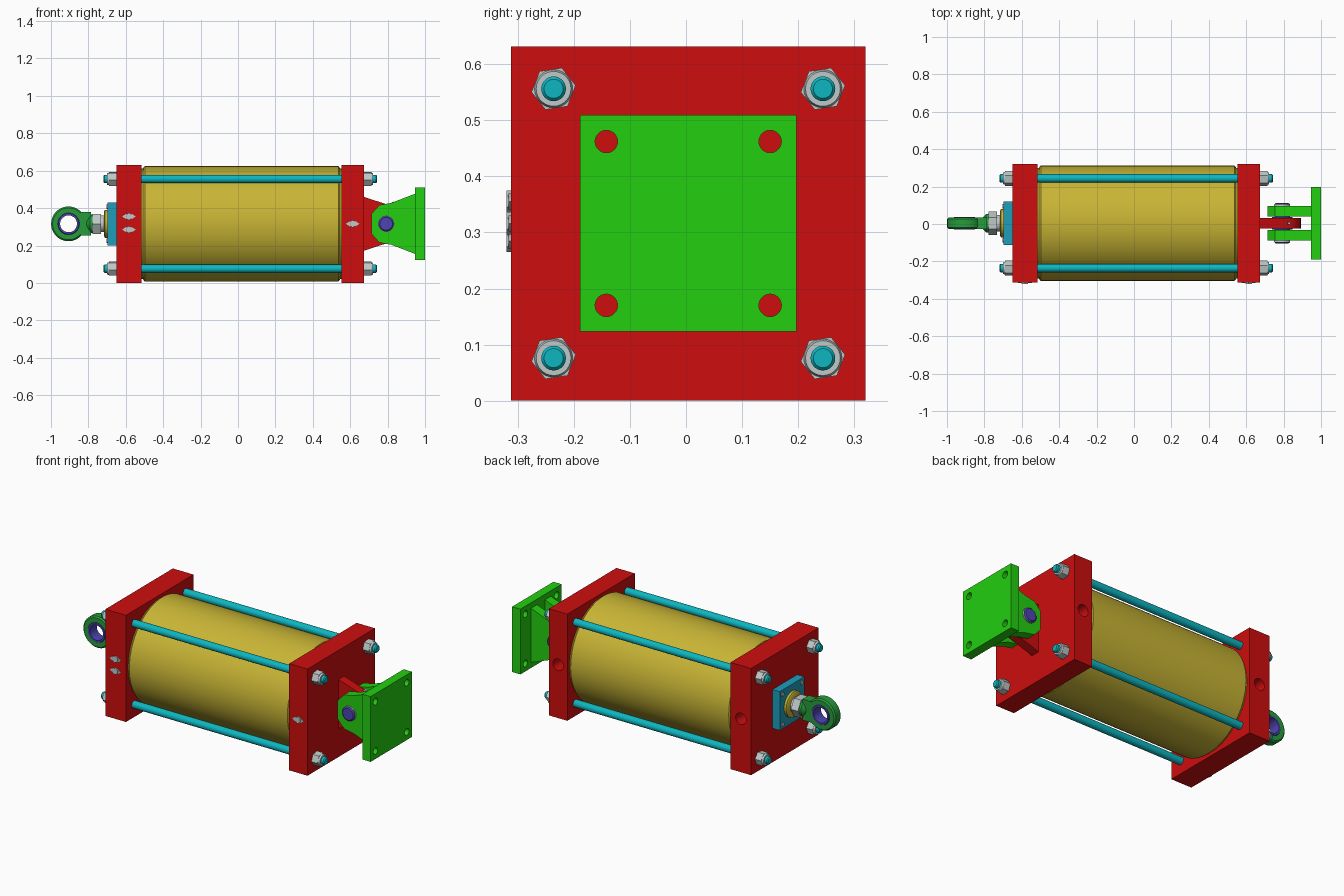
import bpy, bmesh, math
from mathutils import Vector, Matrix

cube = bpy.data.objects.get("Cube")
if cube:
    bpy.data.objects.remove(cube, do_unlink=True)

CY, CZ = 0.004, 0.316          # cylinder centre line
EYE_X, PIN_X = -0.906, 0.792   # pivot positions


def material(name, rgb):
    m = bpy.data.materials.new(name)
    m.use_nodes = True
    m.diffuse_color = (*rgb, 1)
    m.node_tree.nodes["Principled BSDF"].inputs["Base Color"].default_value = (*rgb, 1)
    return m


RED = material("red", (0.62, 0.004, 0.004))
GREEN = material("bright green", (0.017, 0.62, 0.005))
EYE_GREEN = material("eye green", (0.02, 0.33, 0.045))
GOLD = material("gold", (0.58, 0.46, 0.035))
TEAL = material("teal", (0.004, 0.47, 0.53))
BLUE = material("flange blue", (0.013, 0.34, 0.5))
VIOLET = material("violet blue", (0.075, 0.06, 0.44))
STEEL = material("steel grey", (0.52, 0.58, 0.58))


def finish(name, bm, mat, smooth=True):
    bmesh.ops.recalc_face_normals(bm, faces=bm.faces)
    me = bpy.data.meshes.new(name)
    bm.to_mesh(me)
    bm.free()
    ob = bpy.data.objects.new(name, me)
    bpy.context.collection.objects.link(ob)
    me.materials.append(mat)
    bpy.ops.object.select_all(action='DESELECT')
    ob.select_set(True)
    bpy.context.view_layer.objects.active = ob
    if smooth:
        bpy.ops.object.shade_smooth_by_angle(angle=math.radians(35))
    return ob


def lathe(name, profile, origin, axis, mat, n=40, ring=False, turn=0.0):
    """Revolve (distance along axis, radius) points; ring closes the profile."""
    bm = bmesh.new()
    rows = []
    for t, r in profile:
        row = []
        for i in range(n):
            a = 2 * math.pi * i / n + turn
            u, v = r * math.cos(a), r * math.sin(a)
            p = Vector((t, u, v)) if axis == 'x' else Vector((u, t, v))
            row.append(bm.verts.new(p + Vector(origin)))
        rows.append(row)
    pairs = list(zip(rows, rows[1:]))
    if ring:
        pairs.append((rows[-1], rows[0]))
    else:
        bm.faces.new(rows[0])
        bm.faces.new(rows[-1])
    for a, b in pairs:
        for i in range(n):
            j = (i + 1) % n
            bm.faces.new((a[i], a[j], b[j], b[i]))
    return finish(name, bm, mat)


def box(name, x0, x1, hy, hz, mat, y=CY, z=CZ):
    bm = bmesh.new()
    bmesh.ops.create_cube(bm, size=1, matrix=Matrix.Translation(((x0 + x1) / 2, y, z))
                          @ Matrix.Diagonal((x1 - x0, 2 * hy, 2 * hz, 1)))
    return finish(name, bm, mat, False)


def prism(name, pts, y0, y1, mat):
    """Extrude an x-z outline between two y positions."""
    bm = bmesh.new()
    face = bm.faces.new([bm.verts.new((x, y0, z)) for x, z in pts])
    top = bmesh.ops.extrude_face_region(bm, geom=[face])
    verts = [v for v in top["geom"] if isinstance(v, bmesh.types.BMVert)]
    bmesh.ops.translate(bm, verts=verts, vec=(0, y1 - y0, 0))
    return finish(name, bm, mat)


def cut(ob, cutters):
    for c in cutters:
        mod = ob.modifiers.new("hole", 'BOOLEAN')
        mod.object, mod.operation, mod.solver = c, 'DIFFERENCE', 'EXACT'
        bpy.context.view_layer.objects.active = ob
        bpy.ops.object.modifier_apply(modifier=mod.name)
        bpy.data.objects.remove(c, do_unlink=True)
    bpy.ops.object.select_all(action='DESELECT')
    ob.select_set(True)
    bpy.context.view_layer.objects.active = ob
    bpy.ops.object.shade_smooth_by_angle(angle=math.radians(35))


# End plates, each with a port in the back face
for name, x0, x1 in (("rod_end_plate", -0.65, -0.515), ("cap_end_plate", 0.553, 0.673)):
    plate = box(name, x0, x1, 0.3155, 0.3155, RED)
    port = lathe("port_cutter", [(0.22, 0.034), (0.4, 0.034)],
                 ((x0 + x1) / 2, 0, CZ), 'y', RED, 32)
    cut(plate, [port])

# Barrel
lathe("barrel", [(-0.515, 0.295), (-0.508, 0.295), (-0.505, 0.302), (-0.498, 0.308),
                 (0.536, 0.308), (0.543, 0.302), (0.546, 0.295), (0.553, 0.295)],
      (0, CY, CZ), 'x', GOLD, 96)

# Tie rods with a nut at each end
for sy in (-1, 1):
    for sz in (-1, 1):
        at = (0, CY + sy * 0.24, CZ + sz * 0.24)
        lathe("tie_rod", [(-0.72, 0.017), (-0.714, 0.022), (0.738, 0.022), (0.744, 0.017)],
              at, 'x', TEAL, 28)
        for side, face in ((-1, -0.65), (1, 0.673)):
            lathe("tie_rod_nut", [(face, 0.04), (face + side * 0.04, 0.04)],
                  at, 'x', STEEL, 6, turn=0.15)
            lathe("nut_collar", [(face + side * 0.04, 0.034), (face + side * 0.05, 0.031)],
                  at, 'x', STEEL, 28)

# Rod gland: flange, screws, bushing
box("gland_flange", -0.697, -0.65, 0.115, 0.115, BLUE)
for sy in (-1, 1):
    for sz in (-1, 1):
        lathe("flange_screw", [(-0.702, 0.012), (-0.69, 0.012)],
              (0, CY + sy * 0.09, CZ + sz * 0.09), 'x', STEEL, 16)
lathe("gland_bushing", [(-0.717, 0.066), (-0.711, 0.075), (-0.69, 0.075)],
      (0, CY, CZ), 'x', GOLD)

# Piston rod, lock nut and rod eye
lathe("piston_rod", [(-0.79, 0.045), (-0.69, 0.045)], (0, CY, CZ), 'x', STEEL)
lathe("lock_nut", [(-0.778, 0.062), (-0.732, 0.062)], (0, CY, CZ), 'x', STEEL, 6)
box("rod_eye_neck", -0.842, -0.785, 0.03, 0.062, EYE_GREEN)
lathe("rod_eye_shank", [(-0.81, 0.03), (-0.79, 0.05), (-0.778, 0.05)],
      (0, CY, CZ), 'x', EYE_GREEN)
lathe("rod_eye_ring", [(-0.03, 0.058), (-0.03, 0.085), (-0.022, 0.093),
                       (0.022, 0.093), (0.03, 0.085), (0.03, 0.058)],
      (EYE_X, CY, CZ), 'y', EYE_GREEN, 48, ring=True)
lathe("rod_eye_bearing", [(-0.034, 0.045), (-0.034, 0.055), (-0.02, 0.061),
                          (0.02, 0.061), (0.034, 0.055), (0.034, 0.045)],
      (EYE_X, CY, CZ), 'y', VIOLET, 48, ring=True)

# Rear lug with a rounded end around the pin
arc = [(PIN_X + 0.1 * math.cos(a), CZ + 0.1 * math.sin(a))
       for a in (math.radians(70 - 10 * i) for i in range(15))]
prism("rear_lug", [(0.67, CZ - 0.145), (0.67, CZ + 0.145)] + arc,
      CY - 0.027, CY + 0.027, RED)
lathe("lug_bearing", [(-0.034, 0.055), (0.034, 0.055)], (PIN_X, CY, CZ), 'y', VIOLET)
lathe("grease_nipple", [(-0.008, 0.008), (0.008, 0.008)], (0.83, CY, CZ + 0.11), 'y', STEEL, 12)

# Mounting bracket: drilled plate and two cheeks
bracket = box("bracket_plate", 0.946, 1.0, 0.193, 0.193, GREEN)
cut(bracket, [lathe("bolt_cutter", [(0.9, 0.02), (1.1, 0.02)],
                    (0, CY + sy * 0.146, CZ + sz * 0.146), 'x', GREEN, 28)
              for sy in (-1, 1) for sz in (-1, 1)])
upper = [(0.715, 0.055), (0.755, 0.1), (0.82, 0.112), (0.95, 0.162)]
outline = [(x, CZ + h) for x, h in upper] + [(x, CZ - h) for x, h in reversed(upper)]
for s in (-1, 1):
    prism("bracket_cheek", outline, CY + s * 0.037, CY + s * 0.093, GREEN)
    lathe("pin_washer", [(s * 0.092, 0.043), (s * 0.1, 0.043)], (PIN_X, CY, CZ), 'y', STEEL)
lathe("pivot_pin", [(-0.108, 0.034), (-0.102, 0.041), (0.102, 0.041), (0.108, 0.034)],
      (PIN_X, CY, CZ), 'y', VIOLET)

# Small fittings on the front faces of the plates
for x, z in ((-0.583, 0.355), (-0.583, 0.285), (0.613, CZ)):
    prism("fitting_base", [(x - 0.037, z), (x - 0.015, z + 0.014), (x + 0.015, z + 0.014),
                           (x + 0.037, z), (x + 0.015, z - 0.014), (x - 0.015, z - 0.014)],
          -0.316, -0.309, STEEL)
    lathe("fitting_hex", [(-0.32, 0.02), (-0.309, 0.02)], (x, 0, z), 'y', STEEL, 6, turn=math.pi / 6)
